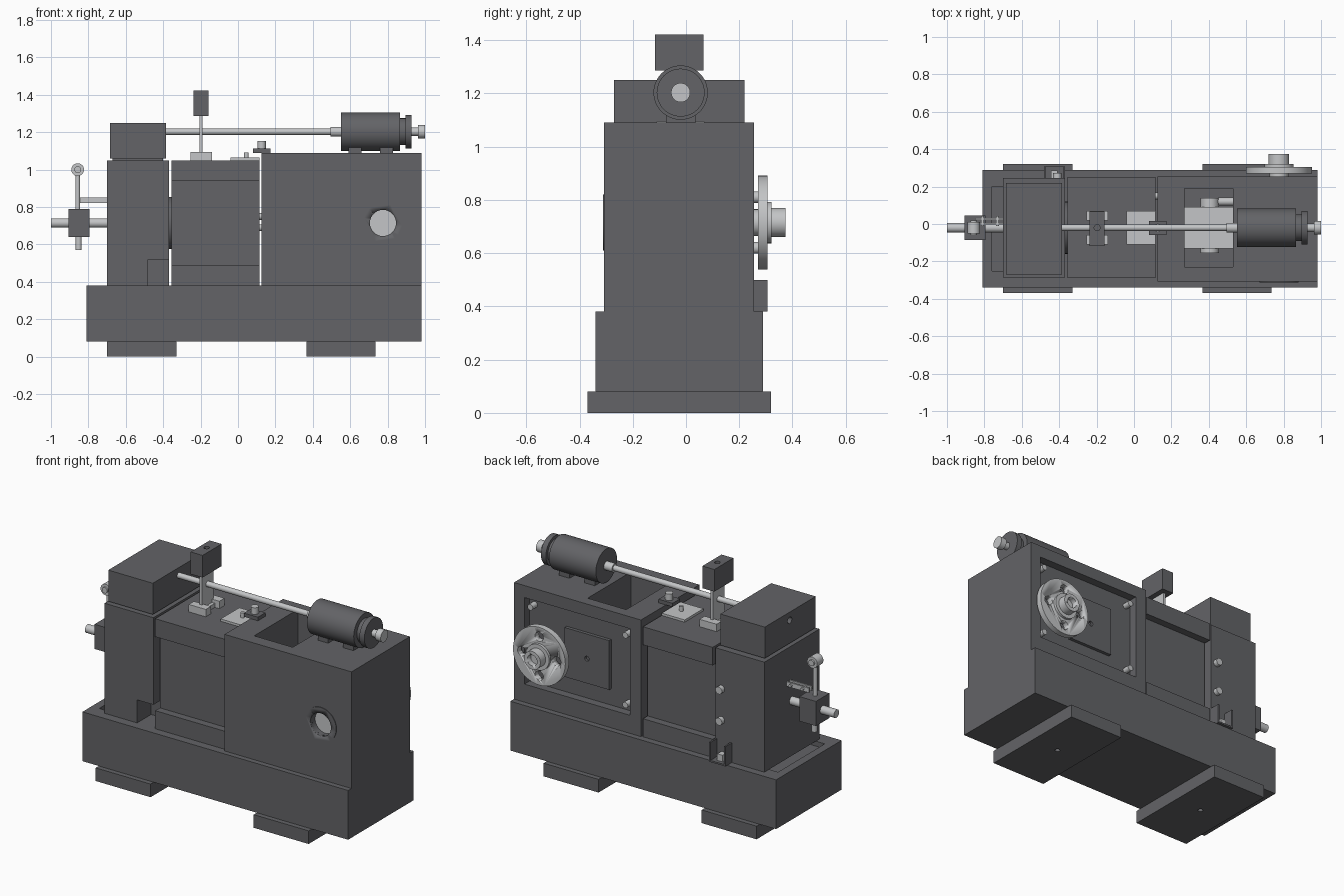
import bpy, math
from mathutils import Vector

if "Cube" in bpy.data.objects:
    bpy.data.objects.remove(bpy.data.objects["Cube"])

CY = -0.02          # machine axis offset in y
AXIS_Z = 0.715      # main spindle height


def material(name, rgb):
    m = bpy.data.materials.new(name)
    m.diffuse_color = (*rgb, 1)
    m.use_nodes = True
    m.node_tree.nodes["Principled BSDF"].inputs["Base Color"].default_value = m.diffuse_color
    return m


DARK = material("dark_grey_paint", (0.125, 0.126, 0.135))
STEEL = material("light_steel", (0.55, 0.56, 0.57))


def box(name, x0, x1, y0, y1, z0, z1, mat=DARK):
    bpy.ops.mesh.primitive_cube_add(size=1, location=((x0 + x1) / 2, (y0 + y1) / 2, (z0 + z1) / 2))
    o = bpy.context.object
    o.scale = (x1 - x0, y1 - y0, z1 - z0)
    bpy.ops.object.transform_apply(location=False, rotation=False, scale=True)
    o.name = name
    o.data.materials.append(mat)
    return o


def rod(name, start, axis, length, r, mat=STEEL, sides=32):
    """Cylinder from a start point along +axis."""
    d = Vector({"x": (1, 0, 0), "y": (0, 1, 0), "z": (0, 0, 1)}[axis])
    rot = {"x": (0, math.pi / 2, 0), "y": (math.pi / 2, 0, 0), "z": (0, 0, 0)}[axis]
    bpy.ops.mesh.primitive_cylinder_add(vertices=sides, radius=r, depth=length,
                                        location=Vector(start) + d * length / 2, rotation=rot)
    o = bpy.context.object
    o.name = name
    o.data.materials.append(mat)
    bpy.ops.object.shade_smooth_by_angle()
    return o


def cut(target, *cutters):
    for c in cutters:
        m = target.modifiers.new("cut", "BOOLEAN")
        m.operation, m.solver, m.object = "DIFFERENCE", "EXACT", c
        bpy.context.view_layer.objects.active = target
        bpy.ops.object.modifier_apply(modifier=m.name)
        bpy.data.objects.remove(c)
    return target


# Feet and base
for side, x in (("left", -0.70), ("right", 0.365)):
    foot = box(side + "_foot", x, x + 0.37, -0.37, 0.32, 0, 0.08)
    cut(foot, rod("c", (x + 0.185, -0.025, -0.02), "z", 0.06, 0.015, DARK))
base = box("base", -0.81, 0.98, -0.34, 0.29, 0.08, 0.38)
cut(base, box("c", -0.76, -0.6, -0.25, 0.20, 0.35, 0.5))

# Left column with chute notch, cap and back bolts
column = box("left_column", -0.70, -0.37, -0.285, 0.245, 0.38, 1.05)
cut(column, box("c", -0.48, -0.3, -0.4, -0.15, 0.3, 0.52))
cap = box("column_cap", -0.685, -0.385, -0.27, 0.22, 1.06, 1.25)
cut(cap, rod("c", (-0.72, CY, 1.20), "x", 0.06, 0.02, DARK))
box("cap_spacer", -0.67, -0.40, -0.25, 0.2, 1.05, 1.06)
for z in (0.62, 0.81):
    rod("column_bolt", (-0.41, 0.245, z), "y", 0.027, 0.022)

# Chute spout at the back
for x in (-0.48, -0.38):
    box("spout_wall", x, x + 0.01, 0.245, 0.307, 0.38, 0.50)
box("spout_floor", -0.47, -0.38, 0.245, 0.307, 0.38, 0.39)
box("spout_plug", -0.445, -0.41, 0.245, 0.285, 0.39, 0.43, STEEL)

# Middle housing: projecting top and bottom slabs, recessed core
box("middle_core", -0.355, 0.115, -0.245, 0.205, 0.49, 0.94)
for name, z in (("middle_bottom_slab", 0.38), ("middle_top_slab", 0.94)):
    box(name, -0.355, 0.115, -0.29, 0.25, z, z + 0.11)
rod("left_joint_disc", (-0.372, CY, AXIS_Z), "x", 0.02, 0.14, DARK)
for z in (0.69, 0.75):
    rod("right_joint_pin", (0.11, 0.15, z), "x", 0.02, 0.018)

# Right housing with top pocket, spindle bore and recessed back
house = box("right_housing", 0.125, 0.98, -0.308, 0.255, 0.38, 1.09)
cut(house,
    box("c", 0.27, 0.53, -0.23, 0.19, 0.6, 1.2),
    box("c", 0.20, 0.91, 0.205, 0.4, 0.49, 1.017),
    rod("c", (0.775, -0.4, AXIS_Z), "y", 0.16, 0.07, DARK))
rim = rod("spindle_rim", (0.775, -0.312, AXIS_Z), "y", 0.02, 0.105, DARK, 48)
cut(rim, rod("c", (0.775, -0.4, AXIS_Z), "y", 0.2, 0.07, DARK))
rod("spindle_end", (0.775, -0.265, AXIS_Z), "y", 0.03, 0.07)

# Feed mechanism inside the pocket
box("feed_block", 0.27, 0.53, -0.13, 0.09, 0.6, 0.86, STEEL)
rod("feed_journal", (0.405, -0.155, 0.8), "y", 0.295, 0.05)
rod("feed_link", (0.45, 0.12, 0.8), "x", 0.08, 0.022)

# Back cover plate and bolts
cover = box("back_cover", 0.36, 0.66, 0.205, 0.225, 0.59, 0.89)
cut(cover, rod("c", (0.51, 0.21, 0.74), "y", 0.05, 0.015, DARK))
for x in (0.235, 0.875):
    for z in (0.54, 0.965):
        rod("back_bolt", (x, 0.205, z), "y", 0.045, 0.018)

# Handwheel
wheel = rod("handwheel_disc", (0.775, 0.27, AXIS_Z), "y", 0.036, 0.176, STEEL, 64)
for i in range(4):
    a = math.pi / 2 * i
    cut(wheel, rod("c", (0.775 + 0.118 * math.cos(a), 0.2, AXIS_Z + 0.118 * math.sin(a)), "y", 0.2, 0.028))
bpy.context.view_layer.objects.active = wheel
rod("handwheel_shaft", (0.775, 0.205, AXIS_Z), "y", 0.07, 0.05)
rod("handwheel_collar", (0.775, 0.30, AXIS_Z), "y", 0.022, 0.078)
hub = rod("handwheel_hub", (0.775, 0.31, AXIS_Z), "y", 0.063, 0.055)
cut(hub, rod("c", (0.775, 0.34, AXIS_Z), "y", 0.1, 0.033))

# Motor and long drive shaft
rod("motor_body", (0.55, CY, 1.203), "x", 0.315, 0.102, DARK, 48)
rod("motor_neck", (0.86, CY, 1.203), "x", 0.04, 0.072, DARK)
rod("motor_pulley", (0.895, CY, 1.203), "x", 0.033, 0.09, DARK, 48)
rod("motor_shaft", (0.925, CY, 1.203), "x", 0.045, 0.022)
rod("motor_nut", (0.963, CY, 1.203), "x", 0.037, 0.036)
for x in (0.59, 0.76):
    box("motor_foot", x, x + 0.07, CY - 0.055, CY + 0.055, 1.09, 1.125)
rod("shaft_coupling", (0.495, CY, 1.203), "x", 0.056, 0.026)
rod("drive_shaft", (-0.39, CY, 1.203), "x", 0.89, 0.017)

# Sensor post above the middle housing
for y in (-0.11, 0.02):
    box("post_clamp", -0.255, -0.14, y, y + 0.05, 1.05, 1.095, STEEL)
box("post_clamp_web", -0.225, -0.17, -0.06, 0.02, 1.05, 1.075, STEEL)
box("post", -0.206, -0.19, -0.075, 0.035, 1.06, 1.29, STEEL)
head = box("post_head", -0.237, -0.157, -0.117, 0.066, 1.287, 1.422)
cut(head, rod("c", (-0.197, CY, 1.38), "z", 0.1, 0.016, DARK))

# Top plate with latch
box("top_plate", -0.04, 0.115, -0.11, 0.07, 1.05, 1.064, STEEL)
rod("plate_stud", (0.045, CY, 1.06), "z", 0.033, 0.012)
box("latch_bar", 0.08, 0.175, -0.058, 0.015, 1.09, 1.112)
rod("latch_pin", (0.127, CY, 1.11), "z", 0.042, 0.022)

# Left spindle with clamp block and lever
rod("left_spindle", (-1.0, CY, AXIS_Z), "x", 0.32, 0.025)
box("clamp_block", -0.907, -0.795, -0.085, 0.045, 0.64, 0.79)
rod("lever_stub", (-0.852, CY, 0.57), "z", 0.08, 0.016)
rod("lever_rod", (-0.857, CY, 0.78), "z", 0.20, 0.013)
knob = rod("lever_eye", (-0.857, CY - 0.03, 1.0), "y", 0.06, 0.034)
rod("lever_eye_pin", (-0.857, CY - 0.04, 1.0), "y", 0.08, 0.018)
for y in (-0.005, 0.022):
    box("link_arm", -0.85, -0.70, y, y + 0.01, 0.822, 0.85, STEEL)
for x in (-0.81, -0.73):
    rod("link_pin", (x, -0.012, 0.836), "y", 0.055, 0.009)
